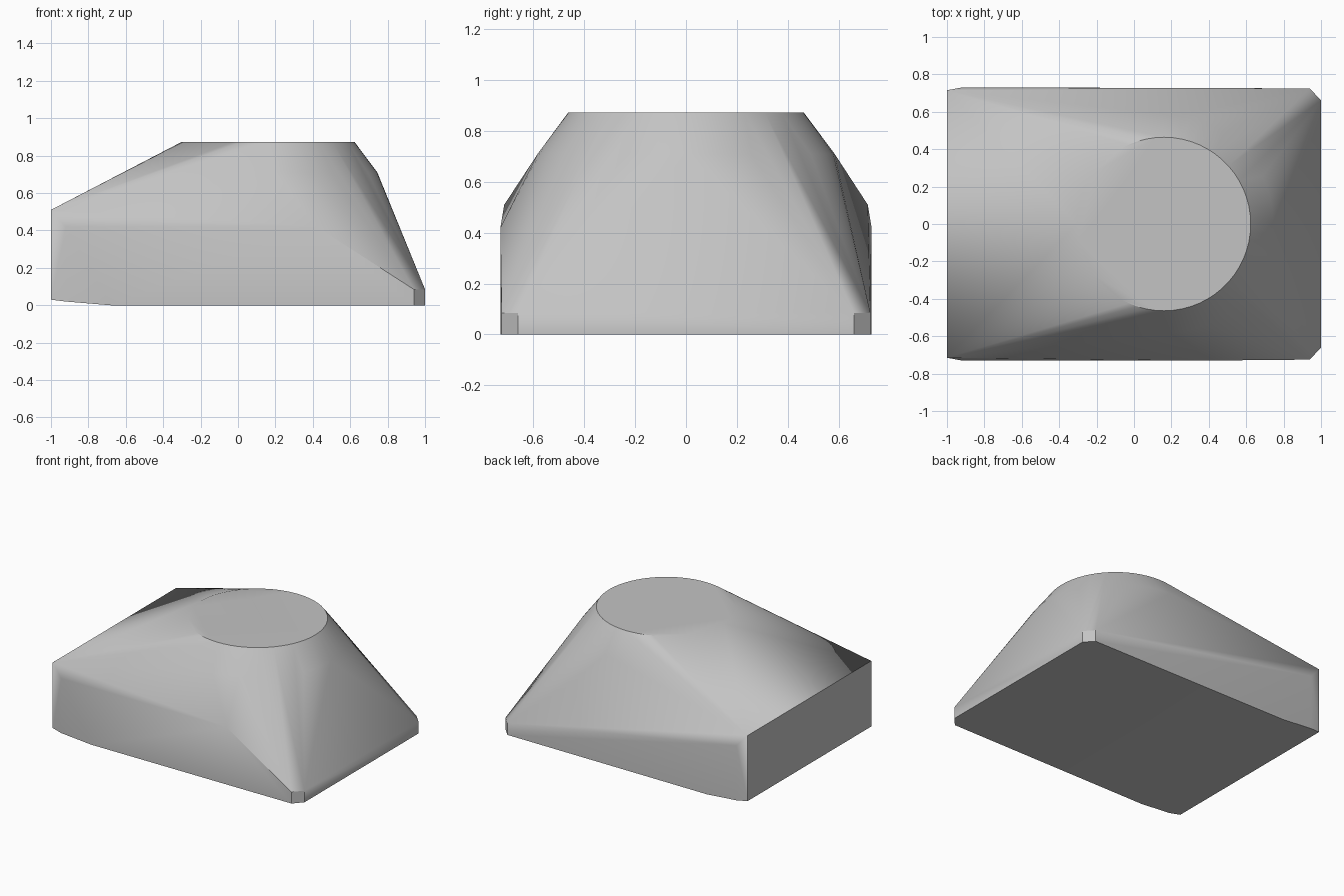
import bpy, bmesh, math

cube = bpy.data.objects.get("Cube")
if cube:
    bpy.data.objects.remove(cube, do_unlink=True)

# Plain grey material
grey = bpy.data.materials.new("plain grey")
grey.use_nodes = True
colour = (0.55, 0.55, 0.55, 1)
grey.diffuse_color = colour
grey.node_tree.nodes["Principled BSDF"].inputs["Base Color"].default_value = colour

CENTRE_X = 0.16


def arc(radius, z, start, end, steps):
    """Points on a horizontal arc round the raised top."""
    angles = [math.radians(start + (end - start) * i / steps) for i in range(steps + 1)]
    return [(CENTRE_X + radius * math.cos(a), radius * math.sin(a), z) for a in angles]


# Round flat top and the shoulder below it
points = arc(0.464, 0.872, 0, 354, 59)
points += arc(0.585, 0.71, -86, 88, 28)

# Walls, clipped corners and raised heel, on both sides
for side in (-1, 1):
    points += [
        (-1, side * 0.715, 0.51), (-1, side * 0.715, 0.03),
        (-0.92, side * 0.73, 0.42), (-0.92, side * 0.73, 0.02),
        (-0.68, side * 0.73, 0),
        (0.94, side * 0.725, 0), (0.94, side * 0.725, 0.085),
        (1, side * 0.66, 0), (1, side * 0.66, 0.085),
    ]

# Higher shoulder of the front wall
points.append((0.42, -0.73, 0.42))

# Skin stretched over the points
bm = bmesh.new()
for p in points:
    bm.verts.new(p)
bmesh.ops.convex_hull(bm, input=bm.verts[:])
bmesh.ops.delete(bm, geom=[v for v in bm.verts if not v.link_faces], context="VERTS")
bmesh.ops.dissolve_limit(bm, angle_limit=math.radians(0.5), verts=bm.verts[:], edges=bm.edges[:])
bmesh.ops.recalc_face_normals(bm, faces=bm.faces[:])

mesh = bpy.data.meshes.new("tapered_housing")
bm.to_mesh(mesh)
bm.free()
mesh.materials.append(grey)
housing = bpy.data.objects.new("tapered_housing", mesh)
bpy.context.collection.objects.link(housing)

# Smooth flanks with crisp rims
bpy.ops.object.select_all(action="DESELECT")
housing.select_set(True)
bpy.context.view_layer.objects.active = housing
bpy.ops.object.shade_smooth_by_angle(angle=math.radians(30))
